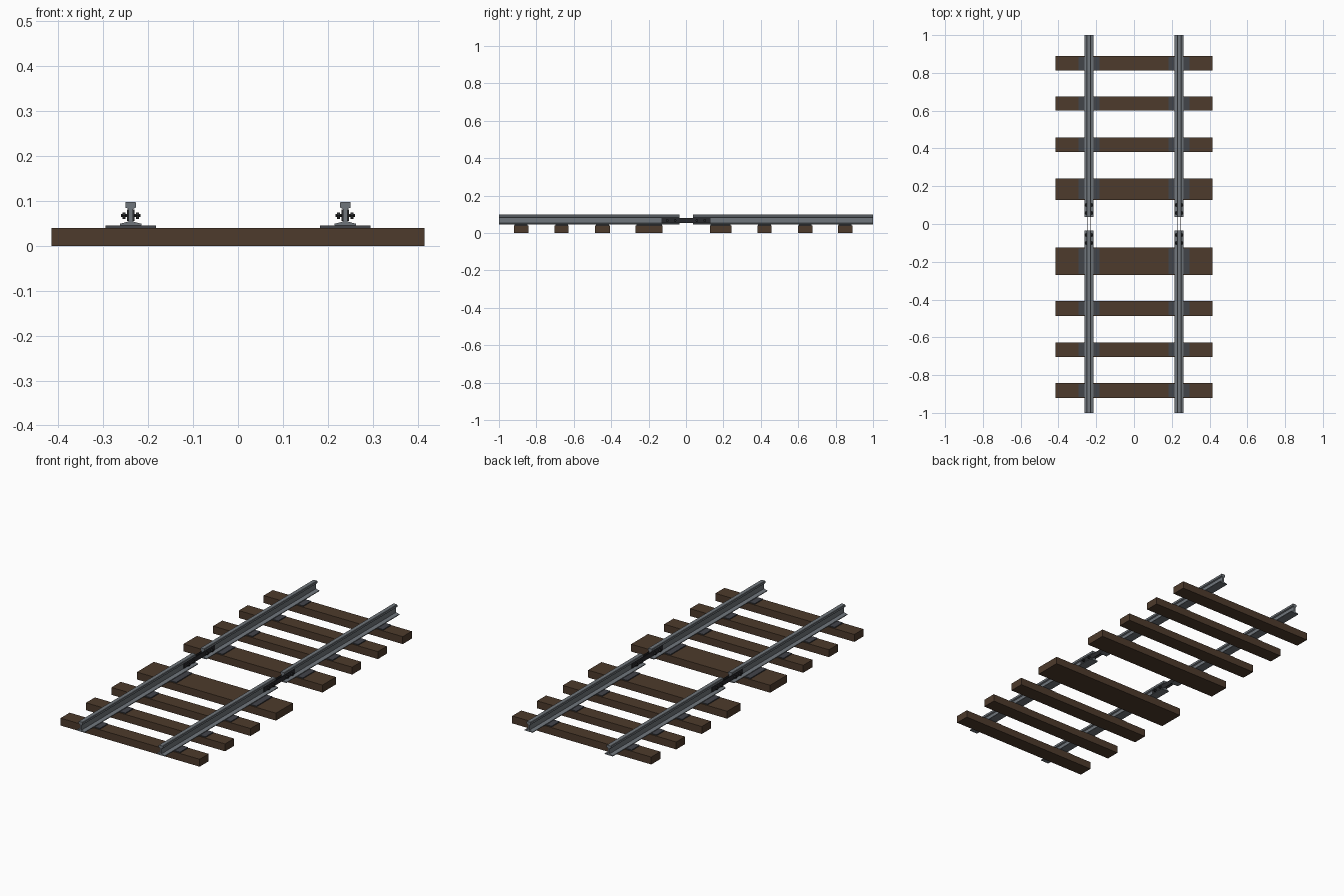
import bpy
import bmesh
from math import pi
from mathutils import Matrix

cube = bpy.data.objects.get("Cube")
if cube:
    bpy.data.objects.remove(cube, do_unlink=True)


def material(name, rgb):
    mat = bpy.data.materials.new(name)
    mat.use_nodes = True
    mat.diffuse_color = (*rgb, 1)
    mat.node_tree.nodes["Principled BSDF"].inputs["Base Color"].default_value = (*rgb, 1)
    return mat


wood = material("brown_timber", (0.075, 0.043, 0.025))
steel = material("rail_steel", (0.16, 0.18, 0.2))
plate_iron = material("dark_plate_iron", (0.055, 0.058, 0.068))
bolt_iron = material("black_bolt_iron", (0.022, 0.023, 0.026))


def finish(bm, name, mat):
    bmesh.ops.recalc_face_normals(bm, faces=bm.faces)
    mesh = bpy.data.meshes.new(name)
    bm.to_mesh(mesh)
    bm.free()
    mesh.materials.append(mat)
    obj = bpy.data.objects.new(name, mesh)
    bpy.context.collection.objects.link(obj)
    return obj


def box(name, mat, x, y, z):
    """Box from (low, high) pairs on each axis."""
    bm = bmesh.new()
    size = [b - a for a, b in (x, y, z)]
    mid = [(a + b) / 2 for a, b in (x, y, z)]
    bmesh.ops.create_cube(bm, size=1, matrix=Matrix.Translation(mid) @ Matrix.Diagonal((*size, 1)))
    return finish(bm, name, mat)


def rail(name, x, y0, y1):
    """Flat-bottomed rail: half profile mirrored, then extruded along y."""
    half = [(0.024, 0.045), (0.024, 0.049), (0.005, 0.054),
            (0.005, 0.082), (0.012, 0.085), (0.012, 0.096), (0.010, 0.098)]
    outline = half + [(-px, pz) for px, pz in reversed(half)]
    bm = bmesh.new()
    face = bm.faces.new([bm.verts.new((x + px, y0, pz)) for px, pz in outline])
    grown = bmesh.ops.extrude_face_region(bm, geom=[face])["geom"]
    bmesh.ops.translate(bm, vec=(0, y1 - y0, 0),
                        verts=[v for v in grown if isinstance(v, bmesh.types.BMVert)])
    finish(bm, name, steel)


def bolt(name, x, y, z):
    """Shank through the web with a hexagonal head at each end."""
    bm = bmesh.new()
    for offset, radius, depth in ((0, 0.004, 0.044), (-0.015, 0.008, 0.007), (0.015, 0.008, 0.007)):
        bmesh.ops.create_cone(bm, cap_ends=True, segments=6, radius1=radius, radius2=radius, depth=depth,
                              matrix=Matrix.Translation((x + offset, y, z)) @ Matrix.Rotation(pi / 2, 4, "Y"))
    finish(bm, name, bolt_iron)


gauge = 0.239
sides = (("left", 1), ("right", -1))

# Sleepers with a bearing plate under each rail
sleepers = [(-0.92, -0.843), (-0.703, -0.627), (-0.486, -0.407), (-0.269, -0.125),
            (0.128, 0.242), (0.381, 0.458), (0.6, 0.676), (0.812, 0.889)]
for i, span in enumerate(sleepers, 1):
    box(f"sleeper_{i}", wood, (-0.415, 0.415), span, (0, 0.04))
    for side, s in sides:
        x = s * gauge
        box(f"{side}_bearing_plate_{i}", plate_iron, (x - 0.056, x + 0.056),
            (span[0] + 0.004, span[1] - 0.004), (0.04, 0.045))

# Rails, joint bars and bolts
for side, s in sides:
    x = s * gauge
    rail(f"{side}_front_rail", x, -1, -0.034)
    rail(f"{side}_back_rail", x, 0.037, 1)
    for place, d in (("outer", s), ("inner", -s)):
        edge = sorted((x + d * 0.0052, x + d * 0.008))
        box(f"{side}_{place}_joint_bar", bolt_iron, edge, (-0.132, 0.132), (0.055, 0.081))
    for i, y in enumerate((-0.1, -0.058, 0.058, 0.1), 1):
        bolt(f"{side}_joint_bolt_{i}", x, y, 0.067)
